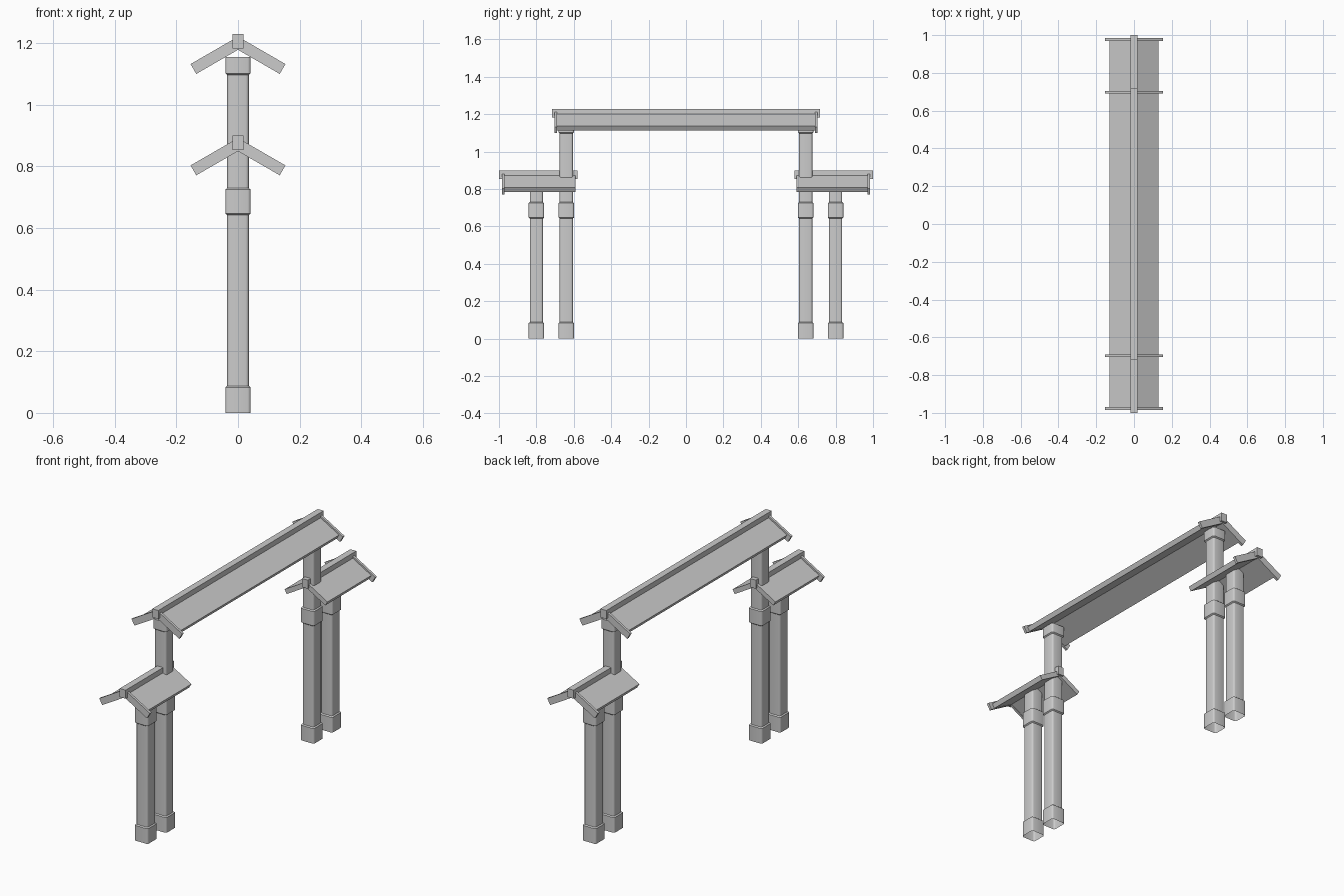
import bpy, bmesh, math

if "Cube" in bpy.data.objects:
    bpy.data.objects.remove(bpy.data.objects["Cube"])

SLOPE = math.radians(30)
TAN, COS, SIN = math.tan(SLOPE), math.cos(SLOPE), math.sin(SLOPE)


def make_object(name, bm, smooth=False):
    bmesh.ops.recalc_face_normals(bm, faces=bm.faces)
    mesh = bpy.data.meshes.new(name)
    bm.to_mesh(mesh)
    bm.free()
    obj = bpy.data.objects.new(name, mesh)
    bpy.context.collection.objects.link(obj)
    if smooth:
        bpy.ops.object.select_all(action='DESELECT')
        obj.select_set(True)
        bpy.context.view_layer.objects.active = obj
        bpy.ops.object.shade_smooth_by_angle(angle=math.radians(35))
    return obj


def rounded_square(half, radius=0.01, steps=3):
    pts = []
    c = half - radius
    for k, (sx, sy) in enumerate([(1, 1), (-1, 1), (-1, -1), (1, -1)]):
        for i in range(steps + 1):
            a = math.pi / 2 * (k + i / steps)
            pts.append((sx * c + radius * math.cos(a), sy * c + radius * math.sin(a)))
    return pts


def column(name, y, levels):
    # rounded-square rings lofted upward, open at the foot
    bm = bmesh.new()
    rings = [[bm.verts.new((px, py + y, z)) for px, py in rounded_square(h)]
             for z, h in levels]
    for lo, hi in zip(rings, rings[1:]):
        n = len(lo)
        for i in range(n):
            bm.faces.new((lo[i], lo[(i + 1) % n], hi[(i + 1) % n], hi[i]))
    bm.faces.new(rings[-1])
    make_object(name, bm, True)


def extrude_profile(name, pts, y0, y1):
    # closed x-z profile extruded along y
    bm = bmesh.new()
    a = [bm.verts.new((x, y0, z)) for x, z in pts]
    b = [bm.verts.new((x, y1, z)) for x, z in pts]
    n = len(pts)
    for i in range(n):
        bm.faces.new((a[i], a[(i + 1) % n], b[(i + 1) % n], b[i]))
    bm.faces.new(a)
    bm.faces.new(b[::-1])
    make_object(name, bm)


def chevron(apex, reach, thick):
    # gable-shaped section with ends cut square to the slope
    xb = reach - thick * SIN
    low = apex - thick / COS
    return [(0, apex), (reach, apex - reach * TAN), (xb, low - xb * TAN), (0, low),
            (-xb, low - xb * TAN), (-reach, apex - reach * TAN)]


def roof(name, top, slab, ridge, boards):
    extrude_profile(name + "_slab", chevron(top - 0.018, 0.13, 0.026), *slab)
    extrude_profile(name + "_ridge_beam",
                    [(-0.018, top - 0.047), (0.018, top - 0.047), (0.018, top), (-0.018, top)],
                    *ridge)
    for i, y in enumerate(boards):
        extrude_profile(f"{name}_gable_board_{i}", chevron(top - 0.008, 0.154, 0.037),
                        y - 0.007, y + 0.007)


S, B = 0.035, 0.041   # half widths of shaft and collars
lower = [(0, B), (0.083, B), (0.088, S), (0.642, S), (0.647, B), (0.725, B), (0.73, S)]

for side, s in (("front", -1), ("back", 1)):
    # outer short post and inner tall post
    column(side + "_outer_post", s * 0.80, lower + [(0.85, S)])
    column(side + "_inner_post", s * 0.64, lower + [(1.097, S), (1.102, B), (1.155, B)])
    # small side roof
    roof(side + "_side_roof", 0.90, sorted((s * 0.977, s * 0.59)),
         sorted((s * 1.0, s * 0.58)), [s * 0.977])

# long main roof
roof("main_roof", 1.229, (-0.697, 0.697), (-0.717, 0.717), [-0.697, 0.697])
